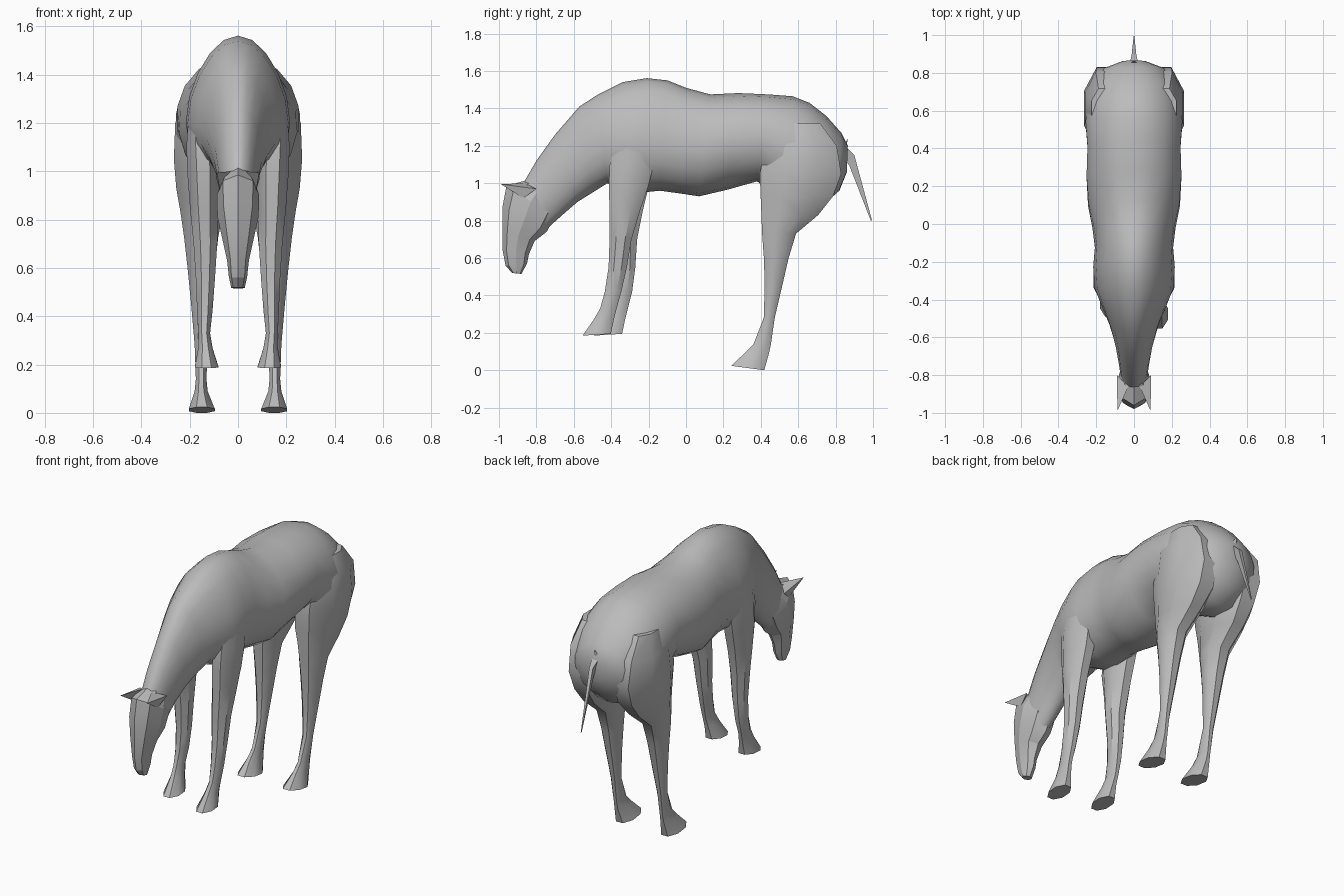
import bpy, bmesh, math
from mathutils import Vector

coat = bpy.data.materials.new("grey coat")
coat.diffuse_color = (0.5, 0.5, 0.5, 1)


def finish(name, bm, angle):
    bmesh.ops.recalc_face_normals(bm, faces=bm.faces)
    mesh = bpy.data.meshes.new(name)
    bm.to_mesh(mesh)
    bm.free()
    mesh.materials.append(coat)
    ob = bpy.data.objects.new(name, mesh)
    bpy.context.collection.objects.link(ob)
    bpy.ops.object.select_all(action='DESELECT')
    ob.select_set(True)
    bpy.context.view_layer.objects.active = ob
    bpy.ops.object.shade_smooth_by_angle(angle=math.radians(angle))
    return ob


def loft(name, rings, angle=40):
    """Skin a list of equally long point rings and cap both ends."""
    bm = bmesh.new()
    vs = [[bm.verts.new(p) for p in r] for r in rings]
    n = len(vs[0])
    for a, b in zip(vs, vs[1:]):
        for i in range(n):
            j = (i + 1) % n
            bm.faces.new((a[i], a[j], b[j], b[i]))
    bm.faces.new(vs[0])
    bm.faces.new(vs[-1])
    return finish(name, bm, angle)


def spine_ring(top_y, top_z, low_y, low_z, w, peak, n):
    """Egg-shaped section between a top and a bottom point; peak narrows the top."""
    ring = []
    for i in range(n):
        a = math.pi / 2 + math.tau * i / n
        t = (1 + math.sin(a)) / 2
        ring.append((w * math.cos(a) * (1 - peak * math.sin(a)),
                     low_y + (top_y - low_y) * t, low_z + (top_z - low_z) * t))
    return ring


def leg_ring(side, z, y0, y1, x0, x1, tilt=0.0, n=8):
    """Horizontal section of a leg; tilt raises the front edge."""
    ring = []
    for i in range(n):
        a = math.tau * (i + 0.5) / n
        c, s = math.cos(a) * 1.06, math.sin(a) * 1.06
        ring.append((side * ((x0 + x1) / 2 + c * (x1 - x0) / 2),
                     (y0 + y1) / 2 + s * (y1 - y0) / 2, z - tilt * s))
    return ring


# Body and neck: top y, top z, bottom y, bottom z, half width, peak
body = [
    (0.865, 1.20, 0.86, 1.06, 0.06, 0),
    (0.83, 1.27, 0.82, 0.96, 0.16, 0),
    (0.75, 1.36, 0.73, 0.88, 0.225, 0),
    (0.66, 1.43, 0.62, 0.86, 0.255, 0),
    (0.57, 1.465, 0.50, 0.92, 0.26, 0),
    (0.44, 1.475, 0.38, 1.01, 0.25, 0),
    (0.28, 1.482, 0.22, 0.965, 0.255, 0),
    (0.13, 1.475, 0.07, 0.93, 0.245, 0.05),
    (0.00, 1.51, -0.03, 0.945, 0.22, 0.1),
    (-0.10, 1.55, -0.14, 0.96, 0.205, 0.15),
    (-0.21, 1.562, -0.24, 0.95, 0.212, 0.2),
    (-0.34, 1.54, -0.34, 0.96, 0.205, 0.2),
    (-0.47, 1.475, -0.42, 1.00, 0.165, 0.2),
    (-0.57, 1.41, -0.50, 0.95, 0.13, 0.15),
    (-0.70, 1.26, -0.58, 0.90, 0.10, 0.1),
    (-0.80, 1.12, -0.65, 0.84, 0.082, 0),
    (-0.87, 1.00, -0.74, 0.76, 0.07, 0),
]
loft("body", [spine_ring(*r, 18) for r in body], 45)

# Head hanging down towards the ground
head = [
    (-0.84, 1.02, -0.72, 0.93, 0.06, 0),
    (-0.96, 0.985, -0.70, 0.82, 0.088, 0),
    (-0.98, 0.88, -0.745, 0.74, 0.085, 0),
    (-0.98, 0.76, -0.81, 0.69, 0.066, 0),
    (-0.98, 0.64, -0.84, 0.62, 0.045, 0),
    (-0.965, 0.56, -0.85, 0.57, 0.038, 0),
    (-0.93, 0.52, -0.88, 0.515, 0.028, 0),
]
loft("head", [spine_ring(*r, 8) for r in head], 20)

# Hind legs: z, back and front y, inner and outer x, front tilt
hind = [
    (1.32, 0.50, 0.72, 0.10, 0.225),
    (1.20, 0.42, 0.81, 0.06, 0.262),
    (1.05, 0.39, 0.835, 0.03, 0.268),
    (0.93, 0.395, 0.79, 0.03, 0.258),
    (0.83, 0.40, 0.71, 0.06, 0.24),
    (0.73, 0.405, 0.59, 0.08, 0.225),
    (0.60, 0.415, 0.55, 0.095, 0.21),
    (0.45, 0.42, 0.515, 0.11, 0.195),
    (0.28, 0.415, 0.475, 0.125, 0.18),
    (0.14, 0.36, 0.455, 0.13, 0.175),
    (0.09, 0.31, 0.445, 0.125, 0.18),
    (0.012, 0.24, 0.42, 0.095, 0.205, 0.012),
]
# Front legs, raised slightly higher than the hind ones
fore = [
    (1.25, -0.38, -0.16, 0.12, 0.205),
    (1.10, -0.41, -0.17, 0.08, 0.215),
    (0.98, -0.415, -0.20, 0.075, 0.21),
    (0.85, -0.41, -0.245, 0.08, 0.20),
    (0.70, -0.41, -0.29, 0.085, 0.185),
    (0.55, -0.415, -0.315, 0.095, 0.175),
    (0.42, -0.435, -0.345, 0.105, 0.17),
    (0.33, -0.46, -0.37, 0.115, 0.165),
    (0.27, -0.495, -0.385, 0.105, 0.165),
    (0.19, -0.555, -0.40, 0.08, 0.18, -0.005),
]
for side, label in ((1, "right"), (-1, "left")):
    loft("hind_leg_" + label, [leg_ring(side, *r) for r in hind], 42)
    # the left foreleg is set a little further back towards the hoof
    rings = []
    for z, y0, y1, *rest in fore:
        d = 0.06 * min(1, max(0, (1.0 - z) / 0.6)) if side < 0 else 0
        rings.append(leg_ring(side, z, y0 + d, y1 + d, *rest))
    loft("front_leg_" + label, rings, 35)


def spike(name, base, tip):
    bm = bmesh.new()
    vs = [bm.verts.new(p) for p in base]
    t = bm.verts.new(tip)
    bm.faces.new(vs)
    for i in range(len(vs)):
        bm.faces.new((vs[i], vs[(i + 1) % len(vs)], t))
    finish(name, bm, 20)


# Ears pointing forward and outward, and the thin hanging tail
for s, label in ((1, "right"), (-1, "left")):
    spike("ear_" + label, [(s * 0.03, -0.86, 1.0), (s * 0.09, -0.80, 0.97),
                           (s * 0.075, -0.87, 0.92)], (s * 0.088, -0.99, 0.995))
spike("tail", [(-0.03, 0.845, 1.19), (0.03, 0.845, 1.19), (0.012, 0.85, 1.11),
               (-0.012, 0.85, 1.11)], (0, 0.865, 1.245))
loft("tail_hair", [[(-0.022, 0.85, 1.20), (0.022, 0.85, 1.20), (0, 0.85, 1.13)],
                   [(-0.012, 0.90, 1.15), (0.012, 0.90, 1.15), (0, 0.875, 1.09)],
                   [(-0.002, 0.995, 0.80), (0.002, 0.995, 0.80), (0, 0.988, 0.80)]], 30)
